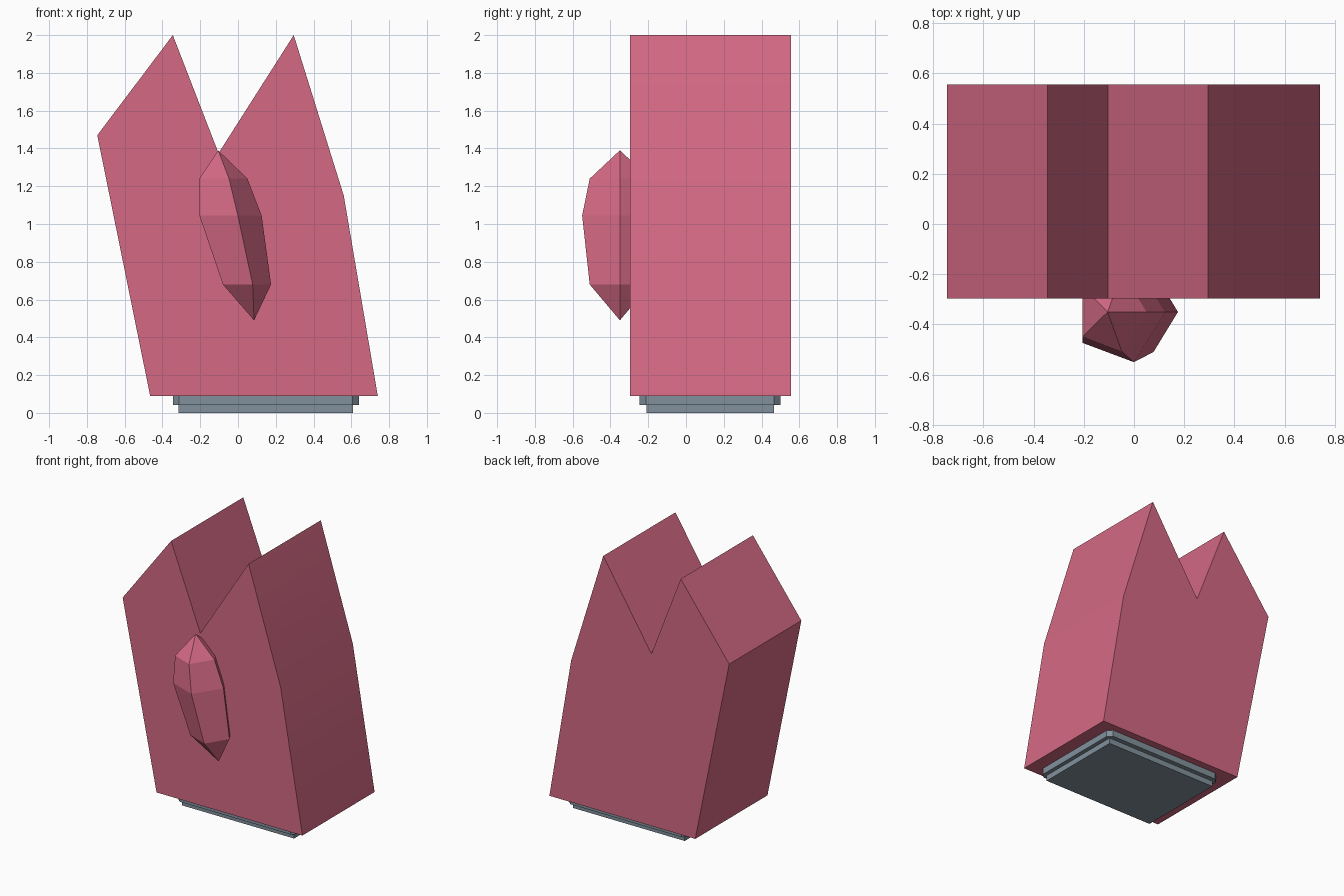
import bpy
import math

old = bpy.data.objects.get("Cube")
if old:
    bpy.data.objects.remove(old, do_unlink=True)


def material(name, rgb):
    mat = bpy.data.materials.new(name)
    mat.use_nodes = True
    colour = (*rgb, 1.0)
    mat.diffuse_color = colour
    mat.node_tree.nodes["Principled BSDF"].inputs["Base Color"].default_value = colour
    return mat


def loft(name, rings, mat):
    """Join rings of equal point count and cap both ends."""
    n = len(rings[0])
    verts = [p for ring in rings for p in ring]
    faces = [tuple(range(n))[::-1], tuple(range(len(verts) - n, len(verts)))]
    for r in range(len(rings) - 1):
        for i in range(n):
            j = (i + 1) % n
            faces.append((r * n + i, r * n + j, (r + 1) * n + j, (r + 1) * n + i))
    return make(name, verts, faces, mat)


def make(name, verts, faces, mat):
    mesh = bpy.data.meshes.new(name)
    mesh.from_pydata(verts, [], faces)
    mesh.materials.append(mat)
    mesh.update()
    obj = bpy.data.objects.new(name, mesh)
    bpy.context.collection.objects.link(obj)
    return obj


def slab(name, x0, x1, y0, y1, z0, z1, mat, c=0.0):
    """Flat plate, with corners chamfered by c."""
    if c:
        outline = [(x0 + c, y0), (x1 - c, y0), (x1, y0 + c), (x1, y1 - c),
                   (x1 - c, y1), (x0 + c, y1), (x0, y1 - c), (x0, y0 + c)]
    else:
        outline = [(x0, y0), (x1, y0), (x1, y1), (x0, y1)]
    return loft(name, [[(x, y, z) for x, y in outline] for z in (z0, z1)], mat)


pink = material("rose pink", (0.655, 0.141, 0.231))
grey = material("slate grey", (0.223, 0.283, 0.332))

# Leaning body with two peaks, extruded front to back
profile = [(-0.465, 0.09), (0.74, 0.09), (0.56, 1.15), (0.295, 2.0),
           (-0.103, 1.375), (-0.345, 2.0), (-0.745, 1.47)]
body = loft("body", [[(x, y, z) for x, z in profile] for y in (0.555, -0.297)], pink)
bpy.context.view_layer.objects.active = body
body.select_set(True)
bpy.ops.object.shade_smooth_by_angle(angle=math.radians(20))
body.select_set(False)

# Stepped base
slab("base_upper", -0.345, 0.64, -0.245, 0.50, 0.042, 0.09, grey, 0.033)
slab("base_lower", -0.315, 0.61, -0.21, 0.465, 0.0, 0.042, grey)

# Slanted five-sided crystal set into the front: centre x, z, radius x, radius y
SIDES, CY = 5, -0.35
verts = [(0.085, CY, 0.49)]
for cx, z, rx, ry in [(0.034, 0.68, 0.141, 0.168),
                      (-0.057, 1.045, 0.182, 0.21),
                      (-0.091, 1.24, 0.141, 0.168)]:
    for i in range(SIDES):
        a = 2 * math.pi * i / SIDES
        verts.append((cx + rx * math.cos(a), CY + ry * math.sin(a), z))
verts.append((-0.105, CY, 1.39))
faces = []
for i in range(SIDES):
    j = (i + 1) % SIDES
    faces.append((0, 1 + j, 1 + i))
    for r in range(2):
        a, b = 1 + r * SIDES, 1 + (r + 1) * SIDES
        faces.append((a + i, a + j, b + j, b + i))
    top = 1 + 2 * SIDES
    faces.append((top + i, top + j, len(verts) - 1))
make("crystal", verts, faces, pink)
